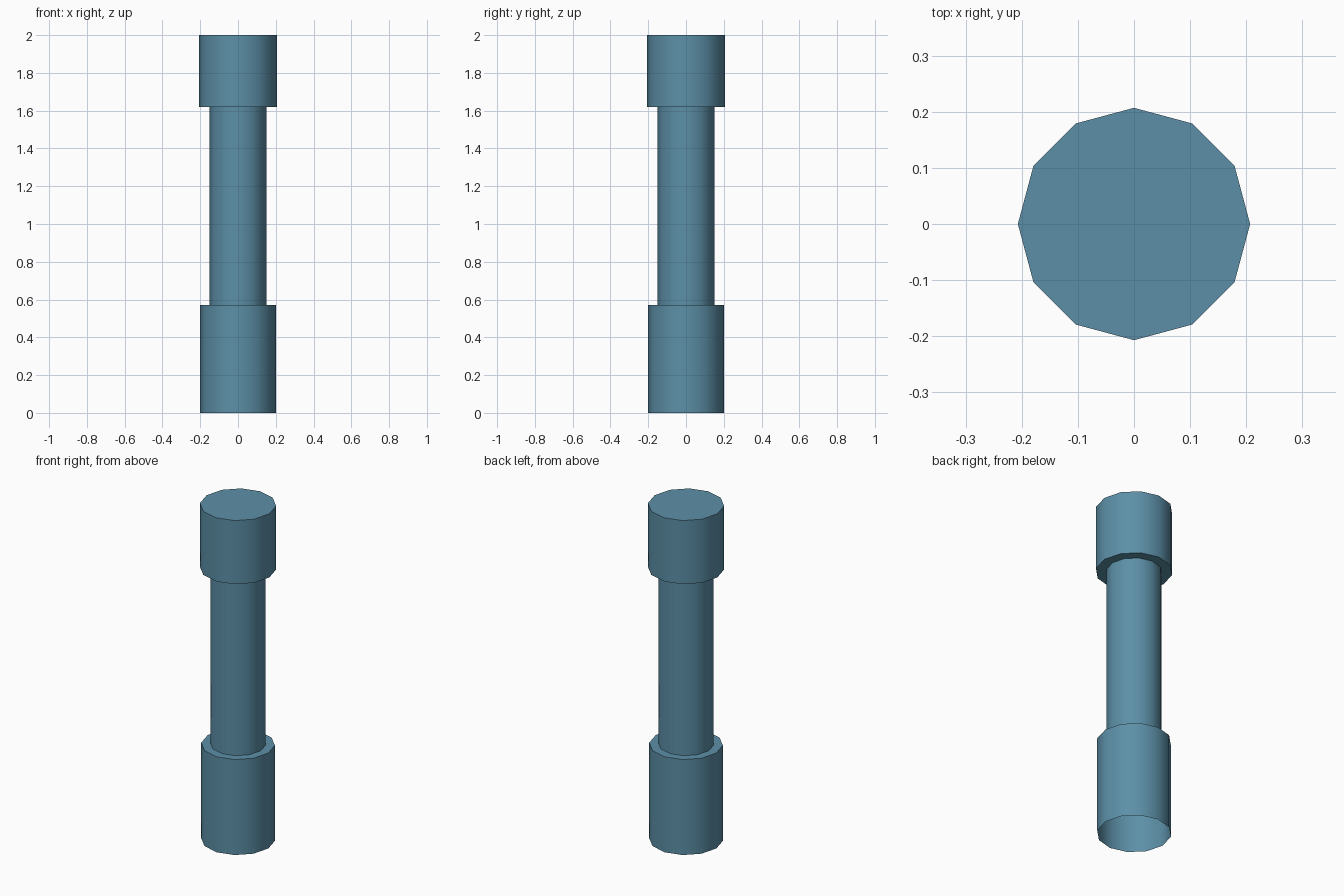
import bpy, bmesh, math

if "Cube" in bpy.data.objects:
    bpy.data.objects.remove(bpy.data.objects["Cube"])

SIDES = 12
mat = bpy.data.materials.new("blue_grey")
mat.diffuse_color = (0.107, 0.275, 0.386, 1.0)
mat.use_nodes = True
mat.node_tree.nodes["Principled BSDF"].inputs["Base Color"].default_value = mat.diffuse_color


def lathe(name, profile, cap_top=False):
    """Spin (radius, z) points, listed bottom to top, into a 12-sided shell."""
    bm = bmesh.new()
    rings = [[bm.verts.new((r * math.cos(i * math.tau / SIDES),
                            r * math.sin(i * math.tau / SIDES), z))
              for i in range(SIDES)] for r, z in profile]
    for low, high in zip(rings, rings[1:]):
        for i in range(SIDES):
            j = (i + 1) % SIDES
            bm.faces.new((low[i], low[j], high[j], high[i]))
    if cap_top:
        bm.faces.new(rings[-1])
    mesh = bpy.data.meshes.new(name)
    bm.to_mesh(mesh)
    bm.free()
    mesh.materials.append(mat)
    obj = bpy.data.objects.new(name, mesh)
    bpy.context.collection.objects.link(obj)
    bpy.ops.object.select_all(action='DESELECT')
    obj.select_set(True)
    bpy.context.view_layer.objects.active = obj
    bpy.ops.object.shade_smooth_by_angle(angle=math.radians(40))
    return obj


# Lower sleeve: open underneath, with a shoulder around the shaft
lathe("lower_sleeve", [(0.20, 0.0), (0.20, 0.57), (0.15, 0.57)])

# Thin middle shaft
lathe("shaft", [(0.15, 0.57), (0.15, 1.62)])

# Upper head: ledge underneath, closed flat top
lathe("upper_head", [(0.15, 1.62), (0.207, 1.62), (0.207, 2.0)], cap_top=True)
